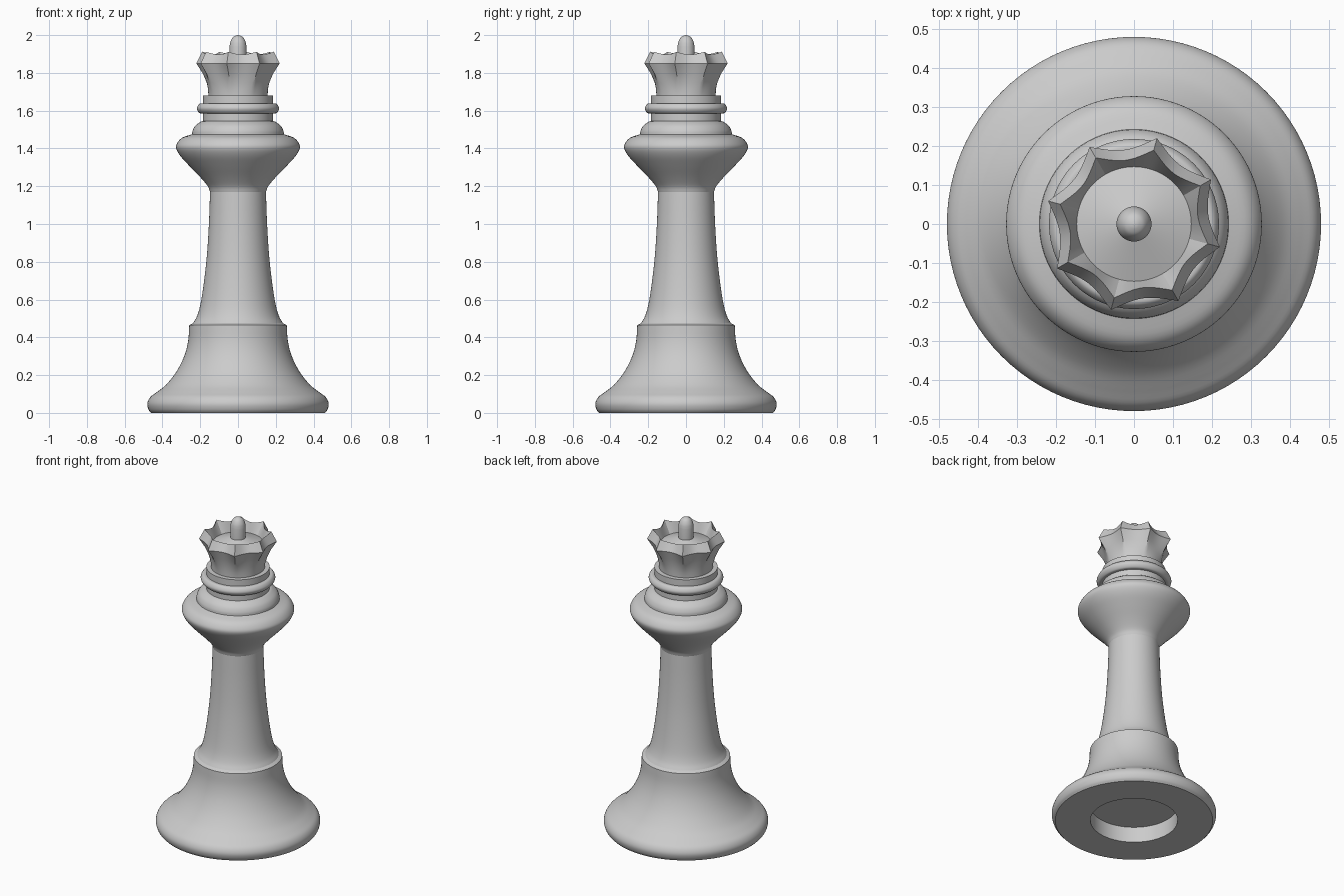
import bpy, bmesh, math
from mathutils import Vector

cube = bpy.data.objects.get("Cube")
if cube:
    bpy.data.objects.remove(cube, do_unlink=True)

SEGMENTS = 96
POINTS = 8
TIP_ANGLE = math.radians(30)

grey = bpy.data.materials.new("plain grey")
grey.use_nodes = True
colour = (0.6, 0.6, 0.6, 1)
grey.diffuse_color = colour
grey.node_tree.nodes["Principled BSDF"].inputs["Base Color"].default_value = colour


def smooth_curve(pts, steps=4):
    """Spline through the given radius/height points."""
    pts = [Vector(p) for p in pts]
    if len(pts) < 3:
        return pts
    ext = [2 * pts[0] - pts[1]] + pts + [2 * pts[-1] - pts[-2]]
    out = []
    for a, b, c, d in zip(ext, ext[1:], ext[2:], ext[3:]):
        for i in range(steps):
            t = i / steps
            out.append(0.5 * (2 * b + (c - a) * t + (2 * a - 5 * b + 4 * c - d) * t**2
                              + (3 * b - a - 3 * c + d) * t**3))
    return out + [pts[-1]]


def skin(name, rings, angle=30):
    """Join rings of equal size into a surface; a one-point ring is a pole."""
    bm = bmesh.new()
    loops = [[bm.verts.new(p) for p in ring] for ring in rings]
    for low, high in zip(loops, loops[1:]):
        n = max(len(low), len(high))
        for i in range(n):
            j = (i + 1) % n
            quad = [low[i % len(low)], low[j % len(low)], high[j % len(high)], high[i % len(high)]]
            bm.faces.new(list(dict.fromkeys(quad)))
    mesh = bpy.data.meshes.new(name)
    bm.to_mesh(mesh)
    bm.free()
    mesh.materials.append(grey)
    obj = bpy.data.objects.new(name, mesh)
    bpy.context.collection.objects.link(obj)
    bpy.ops.object.select_all(action="DESELECT")
    obj.select_set(True)
    bpy.context.view_layer.objects.active = obj
    bpy.ops.object.shade_smooth_by_angle(angle=math.radians(angle))
    return obj


def circle(r, z):
    if r < 1e-5:
        return [(0, 0, z)]
    return [(r * math.cos(a), r * math.sin(a), z)
            for a in (math.tau * i / SEGMENTS for i in range(SEGMENTS))]


def lathe(name, *sections):
    """Spin smooth sections that meet at sharp corners."""
    profile = []
    for section in sections:
        for p in smooth_curve(section):
            if not profile or (p - profile[-1]).length > 1e-5:
                profile.append(p)
    return skin(name, [circle(*p) for p in profile])


# Foot with the round recess underneath
lathe("foot",
      [(0, 0.1), (0.255, 0.1)], [(0.255, 0.1), (0.255, 0)], [(0.255, 0), (0.46, 0)],
      [(0.46, 0), (0.474, 0.018), (0.48, 0.05), (0.465, 0.083), (0.43, 0.11), (0.38, 0.15),
       (0.325, 0.22), (0.285, 0.3), (0.264, 0.38), (0.258, 0.465)],
      [(0.258, 0.465), (0.238, 0.475)])

# Tapered shaft
lathe("shaft", [(0.238, 0.475), (0.218, 0.51), (0.2, 0.57), (0.182, 0.68), (0.165, 0.83),
                (0.154, 1.0), (0.148, 1.17)])

# Wide collar and the stepped ring on it
lathe("collar",
      [(0.148, 1.17), (0.16, 1.2), (0.2, 1.248), (0.26, 1.31), (0.305, 1.36), (0.327, 1.4),
       (0.322, 1.428), (0.295, 1.457), (0.243, 1.475)])
lathe("collar_ring",
      [(0.243, 1.475), (0.24, 1.495), (0.226, 1.52), (0.2, 1.54), (0.185, 1.545)])

# Neck with its rounded bead
lathe("neck",
      [(0.185, 1.545), (0.185, 1.585)],
      [(0.185, 1.585), (0.205, 1.588), (0.218, 1.612), (0.205, 1.636), (0.185, 1.639)],
      [(0.185, 1.639), (0.185, 1.68)], [(0.185, 1.68), (0.15, 1.68)])


# Fluted crown: each ring dips between its eight points
def scallop(tip, valley, z, z_dip=0):
    ring = []
    for i in range(SEGMENTS):
        t = i * POINTS / SEGMENTS
        dip = 1 - (2 * (t % 1) - 1) ** 2
        r = tip + (valley - tip) * dip
        a = TIP_ANGLE + math.tau * i / SEGMENTS
        ring.append((r * math.cos(a), r * math.sin(a), z - z_dip * dip))
    return ring


crown = [scallop(0.157, 0.157, 1.68), scallop(0.16, 0.158, 1.71),
         scallop(0.172, 0.163, 1.75), scallop(0.192, 0.174, 1.795),
         scallop(0.228, 0.192, 1.85), scallop(0.196, 0.165, 1.912, 0.015),
         scallop(0.147, 0.147, 1.835)]
skin("crown", crown, 28)

# Shallow cone inside the crown, and the finial on top
lathe("crown_floor", [(0.147, 1.835), (0.045, 1.87)])
lathe("finial", [(0.045, 1.86), (0.045, 1.94)],
      [(0.045, 1.94), (0.04, 1.965), (0.028, 1.987), (0.013, 1.997), (0, 2.0)])
